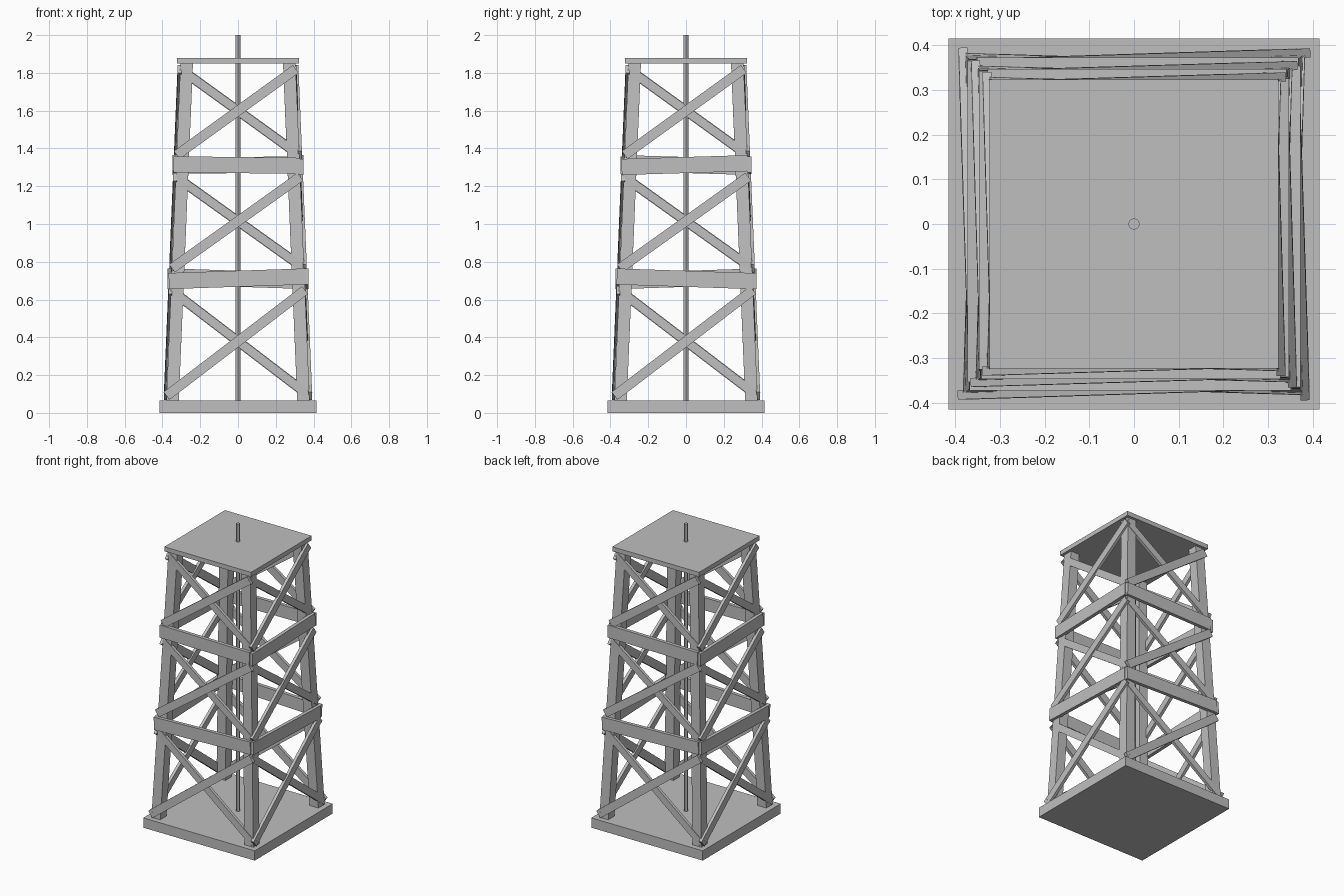
import bpy, math
from mathutils import Matrix, Vector

cube = bpy.data.objects.get("Cube")
if cube:
    bpy.data.objects.remove(cube, do_unlink=True)

grey = bpy.data.materials.new("light_grey")
grey.use_nodes = True
colour = (0.52, 0.52, 0.52, 1)
grey.diffuse_color = colour
grey.node_tree.nodes["Principled BSDF"].inputs["Base Color"].default_value = colour


def box(name, matrix, size):
    """Box of the given size placed by a matrix."""
    bpy.ops.mesh.primitive_cube_add(size=1)
    ob = bpy.context.object
    ob.name = name
    ob.data.transform(matrix @ Matrix.Diagonal((*size, 1)))
    ob.data.materials.append(grey)
    return ob


def strut(name, a, b, width, depth, turn, normal=(0, -1, 0)):
    """Plank from a to b lying in the face with the given normal, turned about z."""
    a, b = Vector(a), Vector(b)
    along = (b - a).normalized()
    side = Vector(normal).cross(along).normalized()
    out = along.cross(side)
    m = Matrix((along, side, out)).transposed().to_4x4()
    m.translation = (a + b) / 2
    return box(name, Matrix.Rotation(turn, 4, "Z") @ m, ((b - a).length, width, depth))


def reach(z):
    """Outer distance of the tapering legs at height z."""
    return 0.382 - 0.042 * z


# Slabs and central pole
box("base_slab", Matrix.Translation((0, 0, 0.033)), (0.83, 0.83, 0.066))
box("top_platform", Matrix.Translation((0, 0, 1.865)), (0.645, 0.645, 0.03))
bpy.ops.mesh.primitive_cylinder_add(vertices=12, radius=0.0125, depth=2, location=(0, 0, 1))
pole = bpy.context.object
pole.name = "central_pole"
pole.data.materials.append(grey)
bpy.ops.object.shade_smooth_by_angle()

# Bracing tiers: bottom and top heights of the diagonals
tiers = [(0.09, 0.65), (0.765, 1.25), (1.365, 1.82)]
# Girders: height and tilt for the front/back and the side faces
girders = [(0.71, (0.012, -0.012)), (1.312, (-0.004, 0.01))]

for i, face in enumerate(("front", "left", "back", "right")):
    turn = i * math.pi / 2

    # Corner leg
    lo, hi = reach(0) - 0.033, reach(1.85) - 0.033
    strut(face + "_leg", (-lo, -lo, 0.002), (-hi, -hi, 1.855), 0.066, 0.066, turn)

    # Crossed diagonals, the rising one outside the falling one
    for k, (z0, z1) in enumerate(tiers):
        r0, r1 = reach(z0), reach(z1)
        strut(f"{face}_rising_brace_{k}", (-r0, -r0 - 0.004, z0), (r1, -r1 - 0.004, z1),
              0.052, 0.02, turn)
        strut(f"{face}_falling_brace_{k}", (-r1, -r1 + 0.006, z1), (r0, -r0 + 0.006, z0),
              0.046, 0.02, turn)

    # Horizontal girders
    for k, (z, tilts) in enumerate(girders):
        r, t = reach(z), tilts[i % 2]
        strut(f"{face}_girder_{k}", (-r - 0.014, -r - 0.008, z - t), (r, -r - 0.008, z + t),
              0.085, 0.024, turn)
